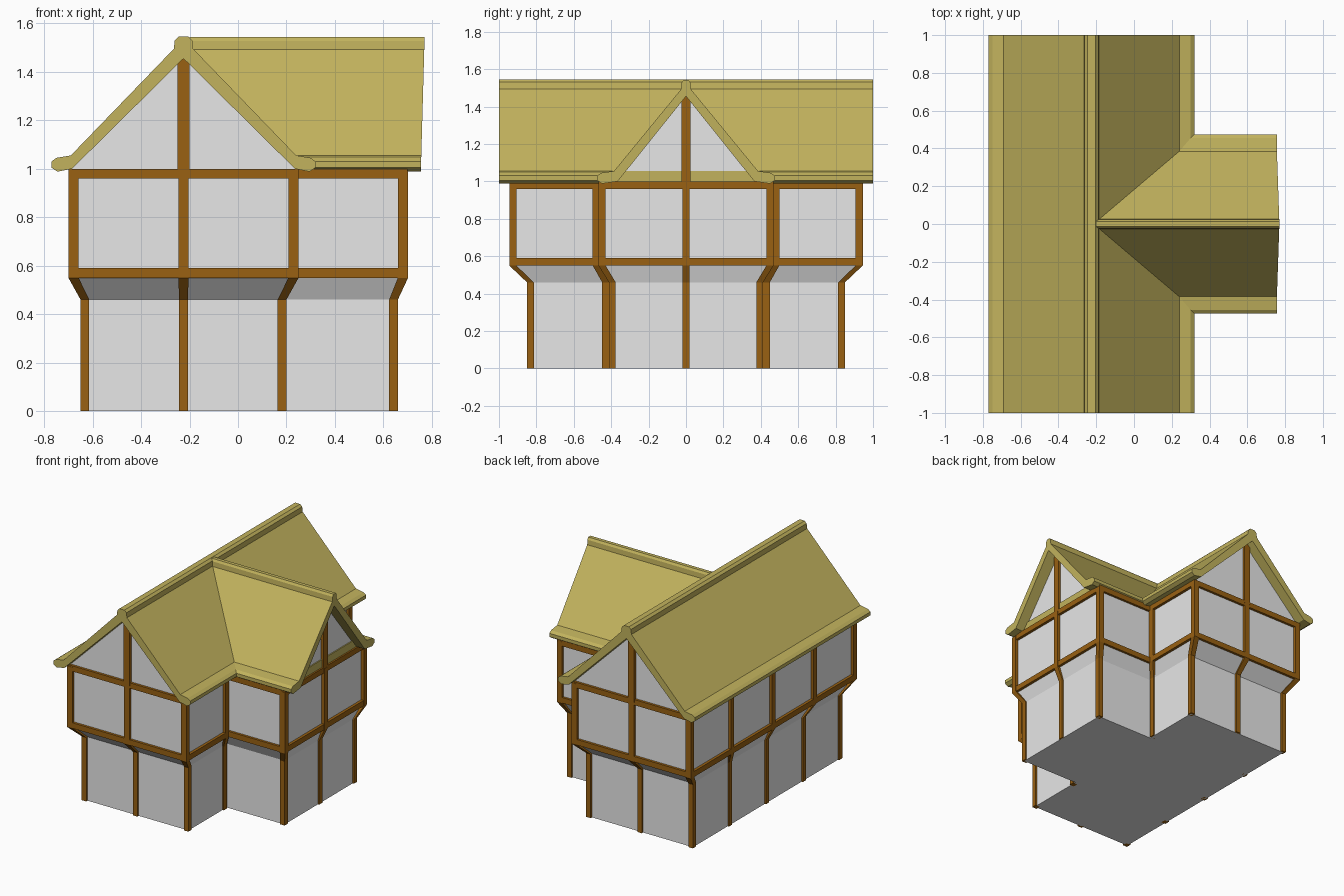
import bpy, bmesh

cube = bpy.data.objects.get("Cube")
if cube:
    bpy.data.objects.remove(cube, do_unlink=True)


def material(name, rgb):
    m = bpy.data.materials.new(name)
    m.use_nodes = True
    m.diffuse_color = (*rgb, 1)
    m.node_tree.nodes["Principled BSDF"].inputs["Base Color"].default_value = (*rgb, 1)
    return m


PLASTER = material("plaster", (0.8, 0.8, 0.8))
TIMBER = material("timber", (0.32, 0.12, 0.006))
THATCH = material("thatch", (0.54, 0.45, 0.11))
MID = -0.225   # x of the main ridge


def loft(name, rings, mat):
    """Closed solid through matching rings of points."""
    bm = bmesh.new()
    loops = [[bm.verts.new(p) for p in ring] for ring in rings]
    n = len(loops[0])
    for a, b in zip(loops, loops[1:]):
        for i in range(n):
            j = (i + 1) % n
            bm.faces.new((a[i], a[j], b[j], b[i]))
    bm.faces.new(loops[0][::-1])
    bm.faces.new(loops[-1])
    bmesh.ops.recalc_face_normals(bm, faces=bm.faces)
    mesh = bpy.data.meshes.new(name)
    bm.to_mesh(mesh)
    bm.free()
    mesh.materials.append(mat)
    obj = bpy.data.objects.new(name, mesh)
    bpy.context.collection.objects.link(obj)
    return obj


def plan(hx, hy, wing_x, wing_y, z):
    """T-shaped floor plan: long main range with a wing towards +x."""
    l, r = MID - hx, MID + hx
    return [(x, y, z) for x, y in (
        (l, -hy), (r, -hy), (r, -wing_y), (wing_x, -wing_y),
        (wing_x, wing_y), (r, wing_y), (r, hy), (l, hy))]


def rect(cx, cy, w, d, z):
    return [(cx + sx * w / 2, cy + sy * d / 2, z)
            for sx, sy in ((-1, -1), (1, -1), (1, 1), (-1, 1))]


# Plastered body with the flared overhang
low, high = (0.415, 0.835, 0.65, 0.4), (0.455, 0.925, 0.68, 0.45)
loft("walls", [plan(*low, 0), plan(*low, 0.46), plan(*high, 0.55), plan(*high, 1.0)], PLASTER)

# Horizontal beams
for name, z in (("floor_beam", 0.55), ("eaves_beam", 0.96)):
    frame = (0.475, 0.943, 0.7, 0.467)
    loft(name, [plan(*frame, z), plan(*frame, z + 0.04)], TIMBER)


# Posts that lean outward under the upper storey
def post(name, lower, upper):
    loft(name, [rect(*lower, 0.036, 0.036, 0), rect(*lower, 0.036, 0.036, 0.46),
                rect(*upper, 0.042, 0.038, 0.55), rect(*upper, 0.042, 0.038, 0.99)], TIMBER)


for side, s in (("front", -1), ("back", 1)):
    for label, k in (("left", -1), ("middle", 0), ("right", 1)):
        post(f"{side}_post_{label}", (MID + k * 0.407, s * 0.832), (MID + k * 0.454, s * 0.926))
    post(f"{side}_long_wall_post", (-0.632, s * 0.42), (-0.679, s * 0.47))
    post(f"{side}_inner_corner_post", (0.182, s * 0.43), (0.229, s * 0.48))
    post(f"{side}_wing_corner_post", (0.642, s * 0.394), (0.681, s * 0.449))
post("middle_long_wall_post", (-0.632, 0), (-0.679, 0))
post("wing_middle_post", (0.642, 0), (0.681, 0))


# Gable infill and king posts
def triangle(half, top):
    return [(-half, 0.99), (half, 0.99), (0, top)]


loft("main_gables", [[(MID + d, y, z) for d, z in triangle(0.47, 1.48)]
                     for y in (-0.925, 0.925)], PLASTER)
loft("wing_gable", [[(x, d, z) for d, z in triangle(0.4, 1.48)] for x in (0, 0.68)], PLASTER)
for side, s in (("front", -1), ("back", 1)):
    loft(f"{side}_king_post", [rect(MID, s * 0.93, 0.048, 0.03, z) for z in (0.98, 1.47)], TIMBER)
loft("wing_king_post", [rect(0.685, 0, 0.03, 0.048, z) for z in (0.98, 1.47)], TIMBER)
loft("wing_gable_sill", [rect(0.67, 0, 0.036, 0.76, z) for z in (1.0, 1.055)], THATCH)


# Thatched roofs: half profile mirrored, with ridge roll and eaves lip
def roof_profile(cap, foot, eave, soffit, top):
    half = [(cap * 0.5, top), (cap * 0.9, top - 0.015), (cap, top - 0.05), (foot, 1.055),
            (eave - 0.02, 1.045), (eave, 1.03), (eave, 1.005), (eave - 0.025, 0.988),
            (soffit, 1.0)]
    return half + [(0, 1.455)] + [(-d, z) for d, z in reversed(half)]


main = roof_profile(0.04, 0.465, 0.545, 0.46, 1.545)
loft("main_roof", [[(MID + d, y, z) for d, z in main] for y in (-1, 1)], THATCH)

wing = roof_profile(0.026, 0.385, 0.475, 0.365, 1.543)
loft("wing_roof", [[(-0.2, d, z) for d, z in wing],
                   [(0.755 + (z - 1) * 0.028, d, z) for d, z in wing]], THATCH)
